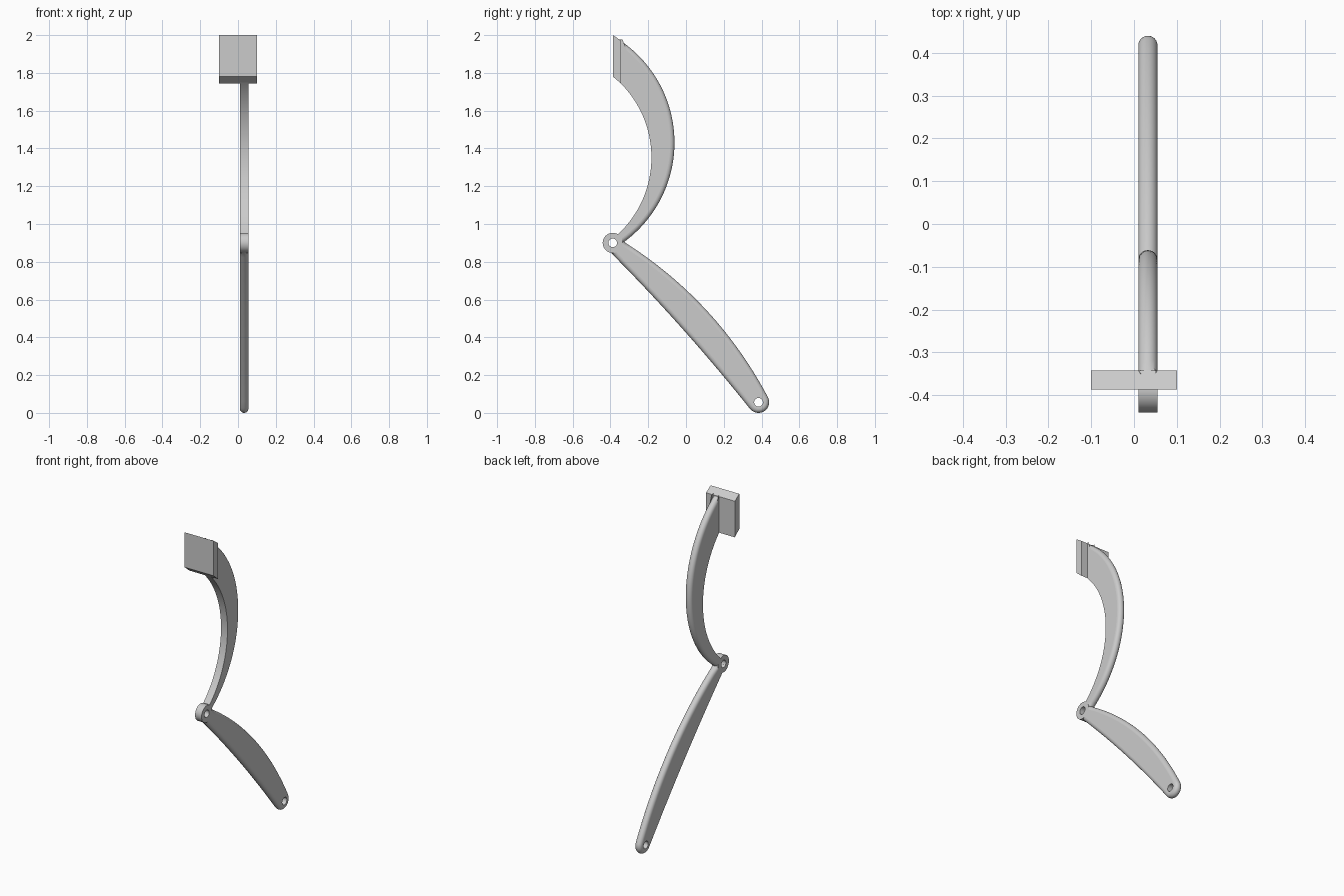
import bpy, bmesh
from math import sin, cos, pi, radians
from mathutils import Vector

old = bpy.data.objects.get("Cube")
if old:
    bpy.data.objects.remove(old, do_unlink=True)

grey = bpy.data.materials.new("light_grey")
grey.use_nodes = True
grey.diffuse_color = (0.6, 0.6, 0.6, 1)
grey.node_tree.nodes["Principled BSDF"].inputs["Base Color"].default_value = (0.6, 0.6, 0.6, 1)

HALF = 0.0225           # half thickness of the linkage
MID = 0.0325            # linkage sits slightly to the left
KNEE = (-0.388, 0.90)
FOOT = (0.384, 0.056)


def arc(centre, radius, start, end, steps=32):
    """Points in the y-z plane along a circular arc, angles in degrees."""
    angles = [radians(start + (end - start) * i / steps) for i in range(steps + 1)]
    return [Vector((centre[0] + radius * cos(a), centre[1] + radius * sin(a))) for a in angles]


def bow(p, q, sag, steps=28):
    """Shallow curve from p to q, bulging to the left of travel by sag."""
    p, q = Vector(p), Vector(q)
    d = (q - p).normalized()
    side = Vector((-d.y, d.x)) * sag
    return [p.lerp(q, i / steps) + side * 4 * (i / steps) * (1 - i / steps) for i in range(steps + 1)]


def slab(name, runs, half=HALF, mid=MID, rings=12):
    """Extrude a clockwise outline; runs flagged True get a full round edge."""
    pts = [(p, flag) for run, flag in runs for p in run]
    n = len(pts)
    bm = bmesh.new()
    loops = []
    for k in range(rings + 1):
        a = -pi / 2 + pi * k / rings
        loop = []
        for i, (p, flag) in enumerate(pts):
            t = (pts[(i + 1) % n][0] - pts[i - 1][0]).normalized()
            inward = Vector((t.y, -t.x)) * (half * (1 - cos(a)) if flag else 0)
            q = p + inward
            loop.append(bm.verts.new((mid + half * sin(a), q.x, q.y)))
        loops.append(loop)
    for lo, hi in zip(loops, loops[1:]):
        for i in range(n):
            j = (i + 1) % n
            bm.faces.new((lo[i], lo[j], hi[j], hi[i]))
    bm.faces.new(loops[0])
    bm.faces.new(loops[-1])
    bmesh.ops.recalc_face_normals(bm, faces=bm.faces)
    mesh = bpy.data.meshes.new(name)
    bm.to_mesh(mesh)
    bm.free()
    mesh.materials.append(grey)
    ob = bpy.data.objects.new(name, mesh)
    bpy.context.collection.objects.link(ob)
    bpy.ops.object.select_all(action='DESELECT')
    ob.select_set(True)
    bpy.context.view_layer.objects.active = ob
    bpy.ops.object.shade_smooth_by_angle(angle=radians(35))
    for face in mesh.polygons:          # keep the two broad sides flat
        if len(face.vertices) > 4:
            face.use_smooth = False
    return ob


def points(*pairs):
    return [Vector(p) for p in pairs]


# Mounting plate with slanted top and bottom
slab("mounting_plate", [(points((-0.387, 1.78), (-0.387, 2.0), (-0.343, 1.97), (-0.343, 1.743)), False)],
     half=0.1, mid=0, rings=1)

# Curved upper arm: round outer edge, flat inner edge
slab("upper_arm", [
    (arc((-0.713, 1.431), 0.652, 57, -54, 48), True),
    (points((-0.345, 0.875)), False),
    (arc((-0.738, 1.352), 0.555, -47, 47, 40), False)])

# Lower leg: round all the way about, ending inside the knee
slab("lower_leg", [
    (points((-0.36, 0.935)), False),
    (bow((-0.32, 0.90), (0.43, 0.09), 0.072), True),
    (arc(FOOT, 0.056, 25, -138, 24), True),
    (bow((0.335, 0.026), (-0.40, 0.85), -0.015), True),
    (points((-0.425, 0.862)), False)])

# Knee hub
slab("knee_hub", [(arc(KNEE, 0.053, 360, 7.5, 47), False)], rings=1)

# Drill the pin holes
for label, centre in (("knee", KNEE), ("foot", FOOT)):
    drill = slab(label + "_drill", [(arc(centre, 0.023, 360, 11.25, 31), False)], half=0.1, rings=1)
    drill.hide_render = True
    drill.hide_viewport = True
    drill.display_type = 'WIRE'
    for target in (("knee_hub", "lower_leg", "upper_arm") if label == "knee" else ("lower_leg",)):
        mod = bpy.data.objects[target].modifiers.new(label + "_hole", 'BOOLEAN')
        mod.operation = 'DIFFERENCE'
        mod.solver = 'EXACT'
        mod.object = drill
